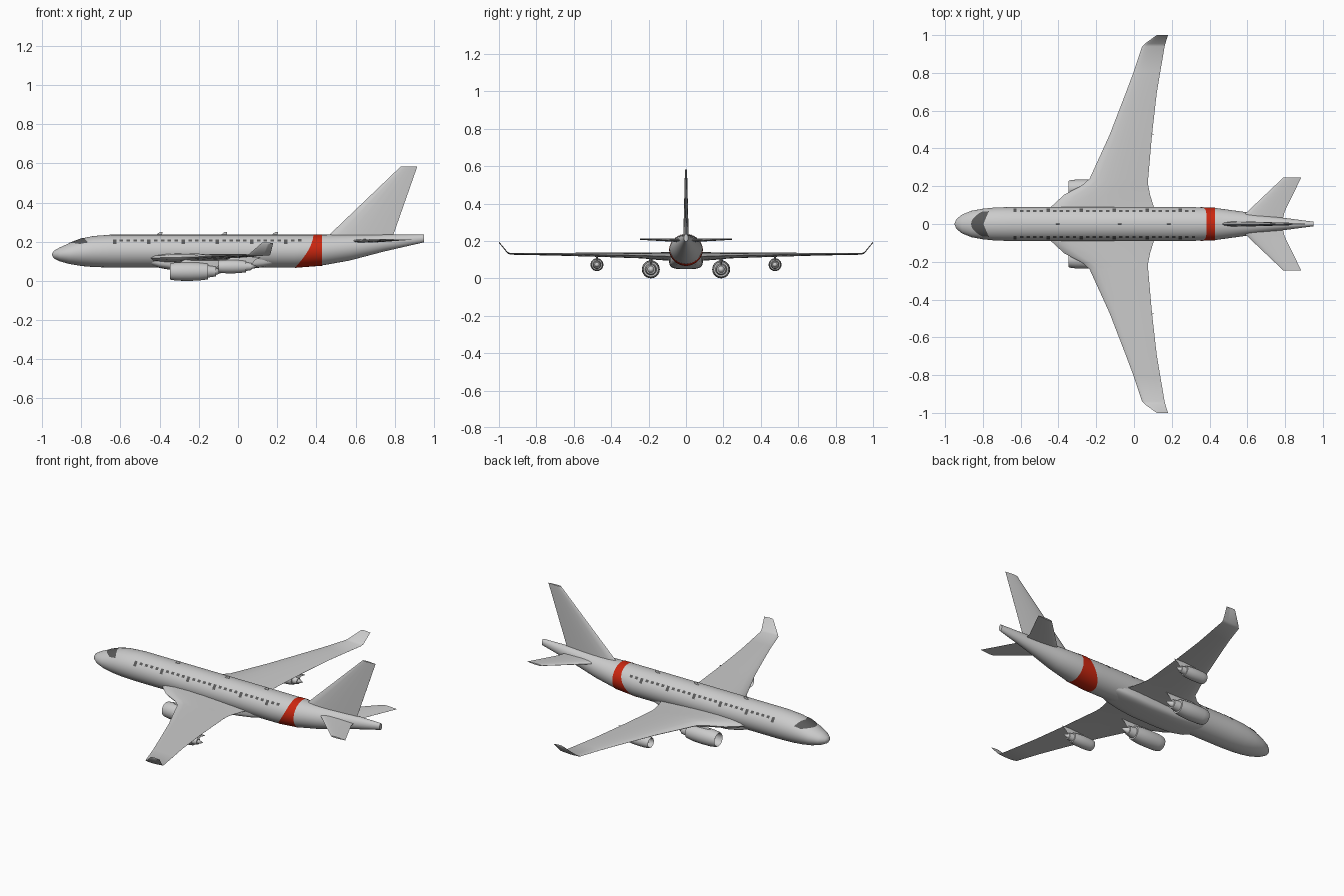
import bpy, bmesh
from math import sin, cos, pi, radians, copysign, sqrt

if "Cube" in bpy.data.objects:
    bpy.data.objects.remove(bpy.data.objects["Cube"])

def material(name, col):
    m = bpy.data.materials.new(name)
    m.diffuse_color = col
    m.use_nodes = True
    m.node_tree.nodes["Principled BSDF"].inputs["Base Color"].default_value = m.diffuse_color
    return m

RED = material("red_paint", (0.6, 0.02, 0.005, 1))
DARK = material("dark_glass", (0.1, 0.1, 0.1, 1))

def build(name, grids, closed=True, caps=False, mirror=False, mat=None, angle=35):
    """Skin one or more grids (rows of points) into a single object."""
    bm = bmesh.new()
    for rows in grids:
        vs = [[bm.verts.new(p) for p in r] for r in rows]
        n = len(rows[0])
        for a, b in zip(vs, vs[1:]):
            for j in range(n if closed else n - 1):
                k = (j + 1) % n
                bm.faces.new((a[j], b[j], b[k], a[k]))
        if caps:
            bm.faces.new(vs[0])
            bm.faces.new(vs[-1][::-1])
    bmesh.ops.remove_doubles(bm, verts=bm.verts, dist=1e-5)
    if closed:
        bmesh.ops.recalc_face_normals(bm, faces=bm.faces)
    me = bpy.data.meshes.new(name)
    bm.to_mesh(me)
    bm.free()
    me.shade_smooth()
    me.set_sharp_from_angle(angle=radians(angle))
    ob = bpy.data.objects.new(name, me)
    bpy.context.collection.objects.link(ob)
    if mat:
        me.materials.append(mat)
    if mirror:
        md = ob.modifiers.new("mirror", 'MIRROR')
        md.use_axis = (False, True, False)
        md.use_mirror_merge = False
    return ob

# Fuselage stations: x, half width, top z, bottom z
BODY = [(-.95, .003, .138, .131), (-.94, .026, .154, .115), (-.91, .050, .171, .100),
        (-.86, .070, .193, .086), (-.80, .081, .216, .076), (-.74, .087, .229, .071),
        (-.65, .090, .236, .068), (.29, .090, .236, .068), (.43, .085, .236, .079),
        (.57, .066, .236, .104), (.745, .039, .236, .150), (.95, .012, .236, .197)]

def skin(x, a, off=0.0):
    """Point on the fuselage at x, angle a from the top, pushed out by off."""
    for s, t in zip(BODY, BODY[1:]):
        if x <= t[0] + 1e-9:
            break
    f = (x - s[0]) / (t[0] - s[0])
    w, zt, zb = (s[i] + (t[i] - s[i]) * f for i in (1, 2, 3))
    return (x, (w + off) * sin(a), (zt + zb) / 2 + ((zt - zb) / 2 + off) * cos(a))

N = 48
RING = [2 * pi * j / N for j in range(N)]
build("fuselage", [[[skin(s[0], a) for a in RING] for s in BODY]], caps=True)

# Red band with a swept front edge
def band_x(a, u):
    front = .385 - .095 * ((1 - cos(a)) / 2) ** 1.8
    return front + (.43 - front) * u
build("tail_band", [[[skin(band_x(a, i / 8), a, .0015) for a in RING] for i in range(9)]], mat=RED)

# Cockpit window wrapped over the nose
def cockpit_x(v, u):
    front, back = -.862 + .055 * v * v, -.797 + .03 * abs(v)
    return front + (back - front) * u
build("cockpit_window", [[[skin(cockpit_x(j / 10, i / 8), radians(52) * j / 10, .002)
                           for j in range(-10, 11)] for i in range(9)]], closed=False, mat=DARK)

# Cabin windows, every fifth one a taller door window
panes = []
for i in range(28):
    x = -.63 + .035 * i
    door = i % 5 == 0
    a0, a1 = radians(45), radians(65 if door else 55)
    panes.append([[skin(x + d, a0 + (a1 - a0) * j / 3, .0015) for j in range(4)] for d in (-.009, .009)])
build("cabin_windows", panes, closed=False, mirror=True, mat=DARK)

# Belly fairing: boxy rounded sections
def box_ring(x, w, zb, zt=.15):
    zc, h = (zt + zb) / 2, (zt - zb) / 2
    p = lambda v: copysign(abs(v) ** .55, v)
    return [(x, w * p(sin(a)), zc + h * p(cos(a))) for a in RING]
build("belly_fairing", [[box_ring(*s) for s in
      [(-.46, .06, .085), (-.40, .08, .066), (-.32, .088, .052), (-.22, .090, .049),
       (-.04, .089, .051), (.05, .085, .060), (.13, .076, .070), (.20, .06, .085)]]], caps=True)

# Aerofoil blades: sections are (leading x, trailing x, y, z, thickness)
def foil(x0, x1, y, z, t, upright):
    K = 8
    def half(c):
        return t * 2.97 * (.2969 * sqrt(c) - .126 * c - .3516 * c**2 + .2843 * c**3 - .1015 * c**4) / .59
    cs = [(1 - cos(pi * i / K)) / 2 for i in range(K + 1)]
    prof = [(c, half(c)) for c in cs] + [(c, -half(c)) for c in cs[-1:0:-1]]
    return [(x0 + (x1 - x0) * c, y + h * upright, z + h * (not upright)) for c, h in prof]

def blade(name, sections, upright=False, mirror=False):
    return build(name, [[foil(*s, upright) for s in sections]], caps=True, mirror=mirror, angle=40)

blade("wing", [(-.47, .13, .05, .115, .050), (-.44, .105, .09, .117, .046), (-.37, .085, .155, .119, .040),
               (-.275, .075, .205, .121, .034), (-.235, .075, .24, .122, .030), (-.13, .095, .47, .126, .022),
               (-.045, .12, .69, .129, .015), (0, .14, .81, .130, .012), (.043, .162, .94, .131, .009),
               (.058, .166, .955, .138, .009), (.12, .18, 1.0, .193, .007)], mirror=True)
blade("tailplane", [(.54, .785, .01, .203, .020), (.60, .797, .065, .204, .017), (.79, .885, .245, .210, .008)],
      mirror=True)
blade("tail_fin", [(.44, .785, 0, .21, .030), (.466, .793, 0, .235, .028), (.83, .915, 0, .583, .011)], upright=True)
for i, x in enumerate((-.40, -.07, .19)):
    blade(f"antenna_{i + 1}", [(x - .02, x + .012, 0, .232, .005), (x, x + .014, 0, .250, .003)], upright=True)

# Engines: turned nacelle with spinner, core and exhaust cone, hung on a pylon
ENGINE = [(.018, 0), (.045, .014), (.045, .035), (.008, .036), (0, .039), (.008, .043), (.04, .047), (.10, .048),
          (.15, .046), (.195, .040), (.195, .031), (.235, .025), (.235, .018), (.28, 0)]
for tag, x, y, z, s in (("inner", -.348, .188, .048, 1), ("outer", -.10, .476, .073, .72)):
    build(f"{tag}_engine", [[[(x + s * px, y + s * r * sin(a), z + s * r * cos(a)) for a in RING[::2]]
                             for px, r in ENGINE]], mirror=True)
    blade(f"{tag}_pylon", [(x + .06 * s, x + .24 * s, y, z + .02 * s, .018 * s),
                           (x + .05 * s, x + .26 * s, y, z + .046 * s, .018 * s),
                           (x + .10 * s, x + .30 * s, y, .122, .014 * s)], upright=True, mirror=True)
